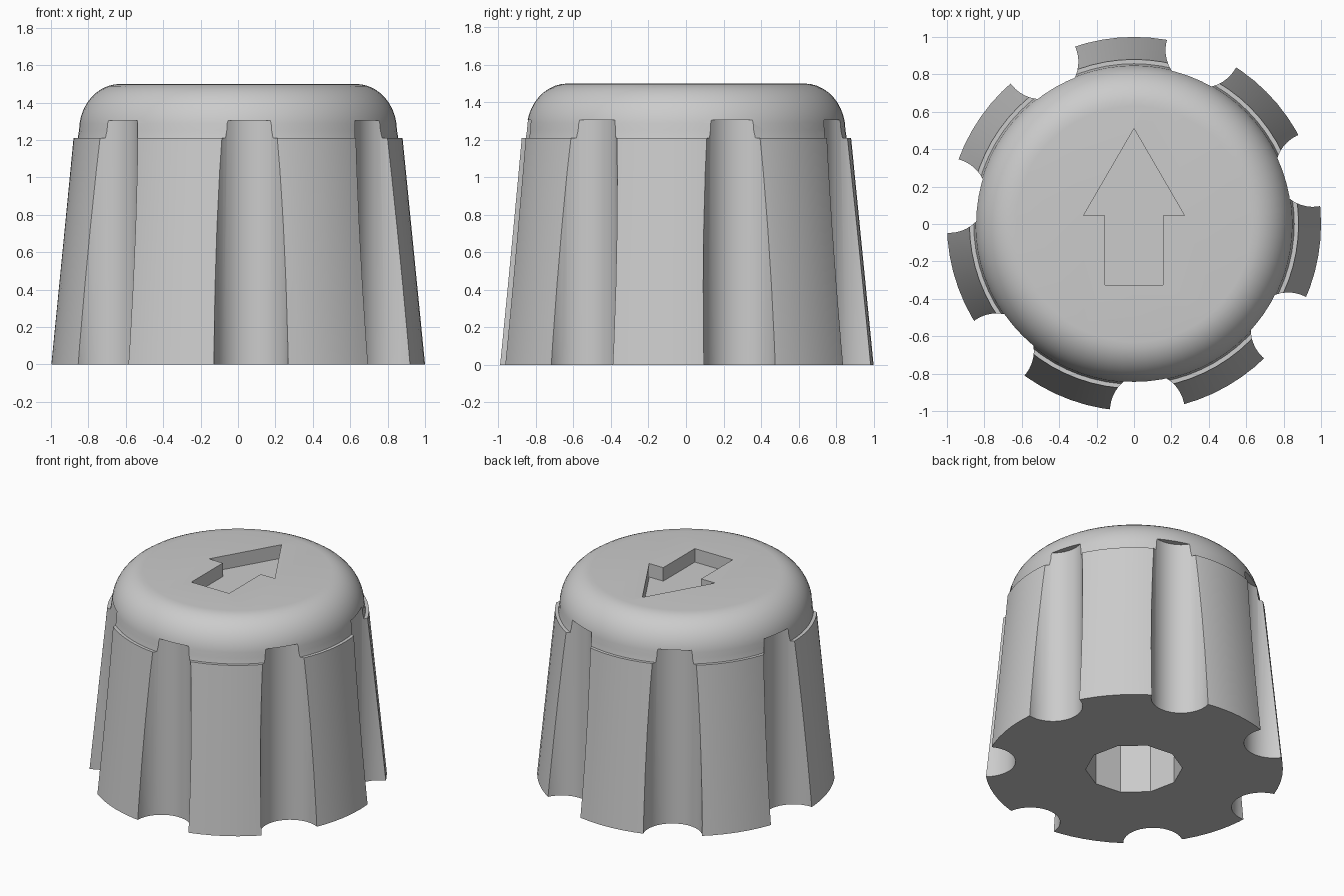
import bpy, bmesh, math

if "Cube" in bpy.data.objects:
    bpy.data.objects.remove(bpy.data.objects["Cube"], do_unlink=True)

grey = bpy.data.materials.new("plain_grey")
grey.use_nodes = True
grey.diffuse_color = (0.6, 0.6, 0.6, 1)
grey.node_tree.nodes["Principled BSDF"].inputs["Base Color"].default_value = (0.6, 0.6, 0.6, 1)


def finish(name, bm):
    bmesh.ops.recalc_face_normals(bm, faces=bm.faces)
    mesh = bpy.data.meshes.new(name)
    bm.to_mesh(mesh)
    bm.free()
    mesh.materials.append(grey)
    obj = bpy.data.objects.new(name, mesh)
    bpy.context.collection.objects.link(obj)
    return obj


def prism(name, outline, z0, z1):
    """Upright solid with the given plan outline."""
    bm = bmesh.new()
    face = bm.faces.new([bm.verts.new((x, y, z0)) for x, y in outline])
    top = bmesh.ops.extrude_face_region(bm, geom=[face])["geom"]
    verts = [v for v in top if isinstance(v, bmesh.types.BMVert)]
    bmesh.ops.translate(bm, verts=verts, vec=(0, 0, z1 - z0))
    return finish(name, bm)


def circle(cx, cy, r, n, start=0.0):
    return [(cx + r * math.cos(start + math.tau * i / n),
             cy + r * math.sin(start + math.tau * i / n)) for i in range(n)]


def lathe(name, profile, n):
    """Solid of revolution, closed by a flat face at each end."""
    bm = bmesh.new()
    rings = [[bm.verts.new((x, y, z)) for x, y in circle(0, 0, r, n)] for r, z in profile]
    for low, high in zip(rings, rings[1:]):
        for i in range(n):
            j = (i + 1) % n
            bm.faces.new((low[i], low[j], high[j], high[i]))
    bm.faces.new(rings[0])
    bm.faces.new(rings[-1])
    return finish(name, bm)


# Knob body: tapered skirt, narrow ledge, rounded crown
profile = [(1.0, 0), (0.88, 1.21), (0.857, 1.21)]
for i in range(11):
    a = math.pi / 2 * i / 10
    profile.append((0.63 + 0.22 * math.cos(a), 1.25 + 0.25 * math.sin(a)))
knob = lathe("knob_body", profile, 72)

# Seven finger flutes
cutters = []
for k in range(7):
    a = math.radians(274.1) + math.tau * k / 7
    cutters.append(prism("flute_cutter", circle(math.cos(a), math.sin(a), 0.2, 40, a), -0.1, 1.305))

# Pointer arrow recess in the top
half = [(0, 0.51), (0.27, 0.045), (0.155, 0.045), (0.155, -0.325)]
arrow = half + [(-x, y) for x, y in reversed(half[1:])]
cutters.append(prism("arrow_cutter", arrow, 1.4, 1.6))

# Ten-sided shaft socket in the base
cutters.append(prism("socket_cutter", circle(0, 0, 0.325, 10, math.radians(30)), -0.1, 1.0))

# Cut everything out of the body
for cutter in cutters:
    mod = knob.modifiers.new("cut", "BOOLEAN")
    mod.operation = "DIFFERENCE"
    mod.solver = "EXACT"
    mod.object = cutter
bpy.context.view_layer.update()
cut_mesh = bpy.data.meshes.new_from_object(
    knob.evaluated_get(bpy.context.evaluated_depsgraph_get()))
knob.modifiers.clear()
knob.data = cut_mesh
for cutter in cutters:
    bpy.data.objects.remove(cutter, do_unlink=True)

# Smooth curves, crisp cut edges
bpy.ops.object.select_all(action="DESELECT")
knob.select_set(True)
bpy.context.view_layer.objects.active = knob
bpy.ops.object.shade_smooth_by_angle(angle=math.radians(25))
